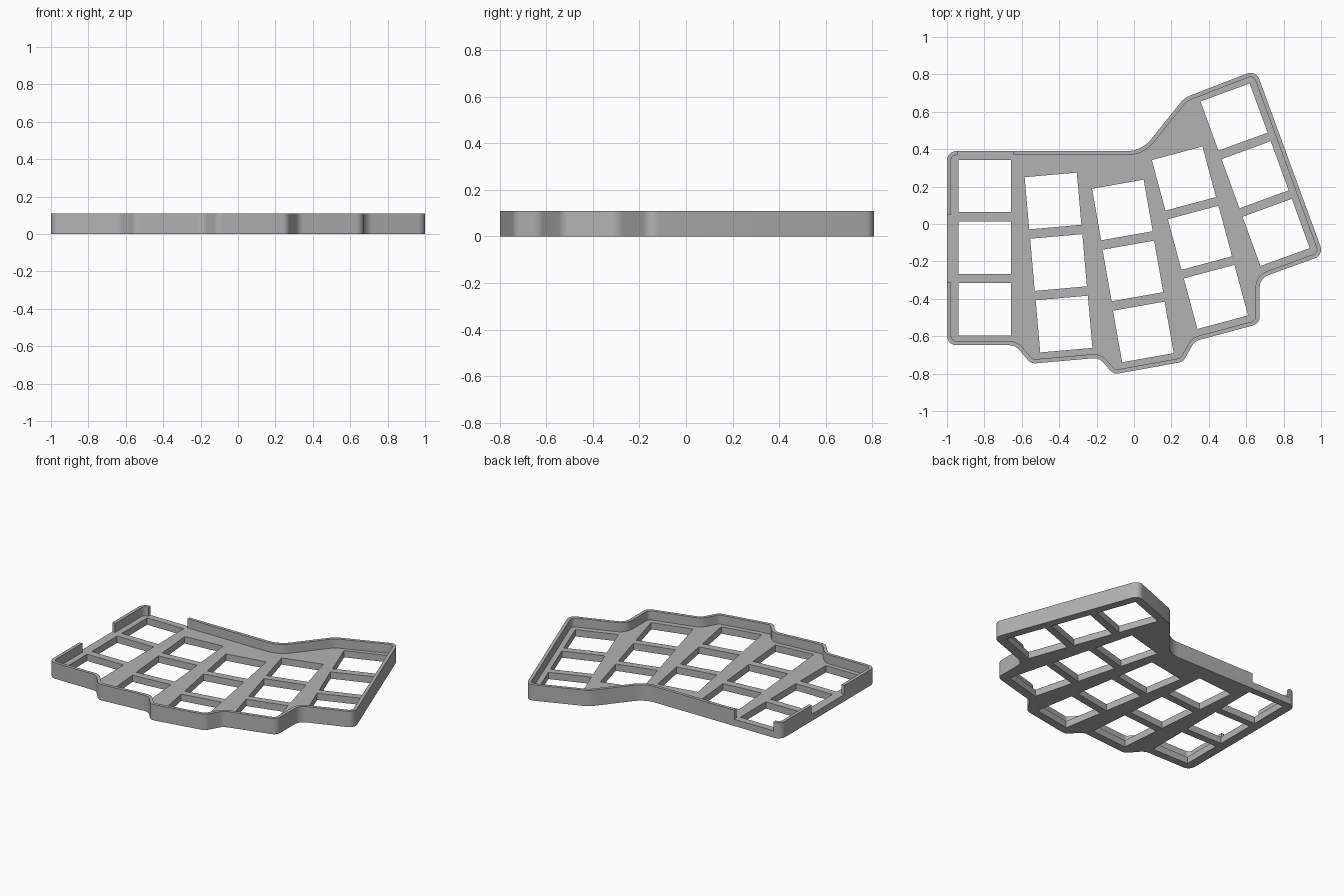
import bpy, bmesh, math
from mathutils import Vector, Matrix

if "Cube" in bpy.data.objects:
    bpy.data.objects.remove(bpy.data.objects["Cube"])

HEIGHT, PLATE, WALL, HOLE = 0.11, 0.047, 0.022, 0.28

# Outline corners: x, y, rounding radius (clockwise from back left)
CORNERS = [
    (-1.0, 0.39, 0.05), (0.04, 0.39, 0.16), (0.27, 0.675, 0.12),
    (0.652, 0.823, 0.05), (1.014, -0.166, 0.05), (0.672, -0.29, 0.07),
    (0.672, -0.533, 0.05), (0.325, -0.626, 0.07), (0.262, -0.737, 0.05),
    (-0.11, -0.804, 0.05), (-0.185, -0.715, 0.07), (-0.55, -0.747, 0.05),
    (-0.635, -0.648, 0.07), (-1.0, -0.648, 0.05),
]

# Key columns: top key centre, bottom key centre, tilt in degrees
COLUMNS = [
    ((-0.797, 0.203), (-0.797, -0.455), 0),
    ((-0.433, 0.123), (-0.374, -0.535), 5),
    ((-0.062, 0.075), (0.050, -0.577), 10),
    ((0.267, 0.243), (0.438, -0.390), 15),
    ((0.535, 0.572), (0.760, -0.045), 20),
]


def rounded_outline(corners, steps=8):
    """Replace each corner by a tangent arc."""
    pts = []
    for i, (x, y, r) in enumerate(corners):
        p = Vector((x, y))
        a = (Vector(corners[i - 1][:2]) - p).normalized()
        b = (Vector(corners[(i + 1) % len(corners)][:2]) - p).normalized()
        half = a.angle(b) / 2
        centre = p + (a + b).normalized() * (r / math.sin(half))
        start = p + a * (r / math.tan(half)) - centre
        end = p + b * (r / math.tan(half)) - centre
        sweep = start.angle(end)
        if start.x * end.y - start.y * end.x < 0:
            sweep = -sweep
        for k in range(steps + 1):
            pts.append(centre + Matrix.Rotation(sweep * k / steps, 2) @ start)
    return pts


def inset(pts, d):
    """Shift a clockwise outline inwards by d."""
    out = []
    for i, p in enumerate(pts):
        e1 = (p - pts[i - 1]).normalized()
        e2 = (pts[(i + 1) % len(pts)] - p).normalized()
        n = (Vector((e1.y, -e1.x)) + Vector((e2.y, -e2.x))).normalized()
        out.append(p + n * (d / max(0.5, n.dot(Vector((e1.y, -e1.x))))))
    return out


def prisms(name, outlines, z0, z1):
    """One object holding an upright prism per outline."""
    bm = bmesh.new()
    for pts in outlines:
        face = bm.faces.new([bm.verts.new((p[0], p[1], z0)) for p in pts])
        res = bmesh.ops.extrude_face_region(bm, geom=[face])
        for v in res["geom"]:
            if isinstance(v, bmesh.types.BMVert):
                v.co.z = z1
    bmesh.ops.recalc_face_normals(bm, faces=bm.faces)
    mesh = bpy.data.meshes.new(name)
    bm.to_mesh(mesh)
    bm.free()
    obj = bpy.data.objects.new(name, mesh)
    bpy.context.collection.objects.link(obj)
    return obj


def rect(x0, x1, y0, y1):
    return [(x0, y0), (x1, y0), (x1, y1), (x0, y1)]


def cut(target, cutter):
    """Subtract a cutter and discard it."""
    mod = target.modifiers.new("cut", "BOOLEAN")
    mod.operation, mod.solver, mod.object = "DIFFERENCE", "EXACT", cutter
    bpy.context.view_layer.objects.active = target
    bpy.ops.object.modifier_apply(modifier=mod.name)
    bpy.data.objects.remove(cutter)


# Case body
outline = rounded_outline(CORNERS)
case = prisms("keyboard_case", [outline], 0, HEIGHT)

# Tray recess inside the rim
cut(case, prisms("recess_cutter", [inset(outline, WALL)], PLATE, 0.3))

# Rim openings on the left and back sides
cut(case, prisms("opening_cutter", [rect(-1.1, -0.96, -0.31, 0.05),
                                    rect(-0.945, -0.645, 0.35, 0.5)], PLATE, 0.3))

# Square key holes, three per column
holes = []
for top, bottom, tilt in COLUMNS:
    rot = Matrix.Rotation(math.radians(tilt), 2)
    for k in range(3):
        c = Vector(top).lerp(Vector(bottom), k / 2)
        h = HOLE / 2
        holes.append([c + rot @ Vector(q) for q in rect(-h, h, -h, h)])
cut(case, prisms("key_hole_cutter", holes, -0.1, 0.3))

# Grey plastic and smooth rounded corners
grey = bpy.data.materials.new("grey_plastic")
grey.diffuse_color = (0.45, 0.45, 0.45, 1)
grey.use_nodes = True
grey.node_tree.nodes["Principled BSDF"].inputs["Base Color"].default_value = grey.diffuse_color
case.data.materials.clear()
case.data.materials.append(grey)
for poly in case.data.polygons:
    poly.material_index = 0
bpy.ops.object.select_all(action="DESELECT")
case.select_set(True)
bpy.context.view_layer.objects.active = case
bpy.ops.object.shade_smooth_by_angle(angle=math.radians(30))
